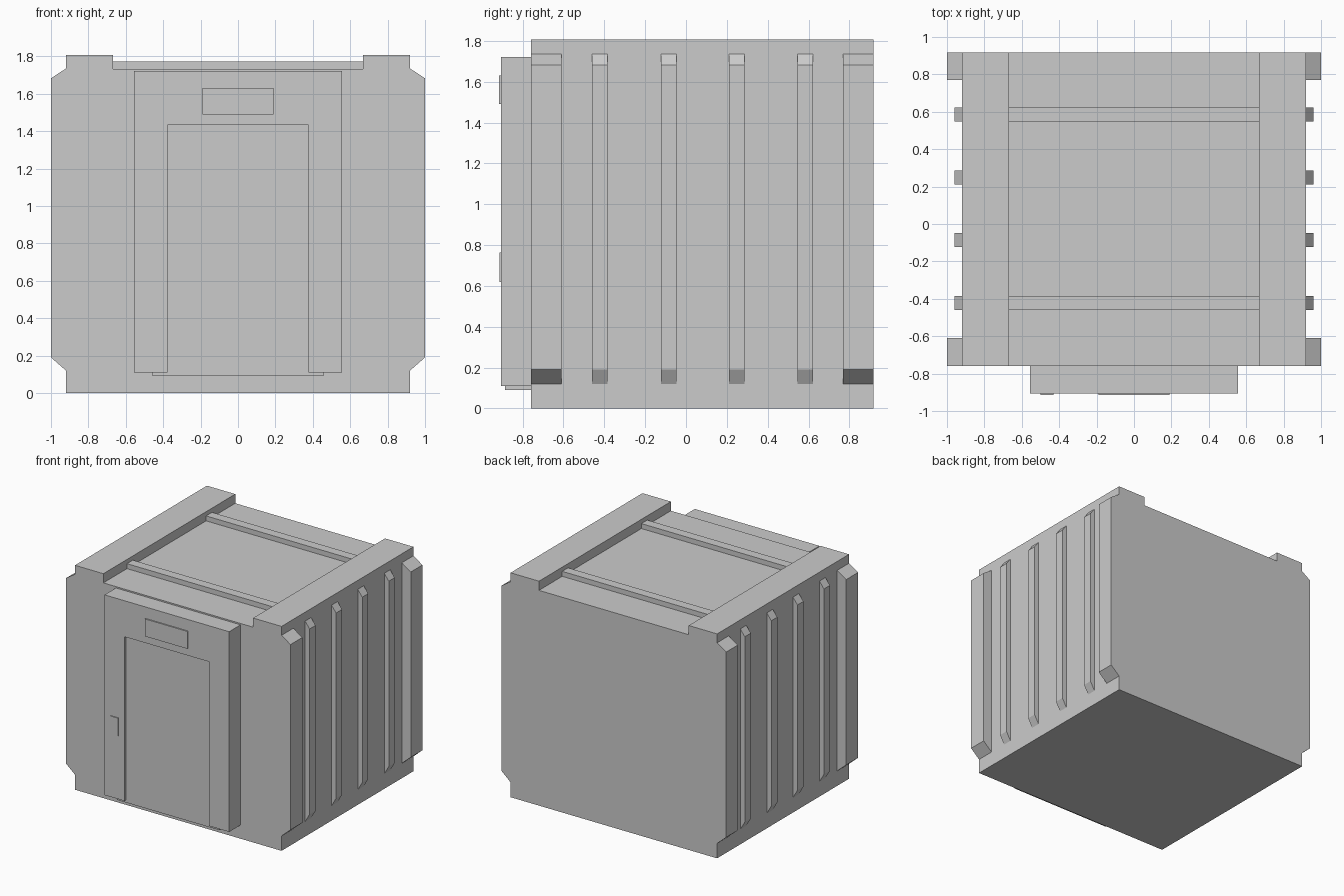
import bpy
import bmesh
from mathutils import Vector

if "Cube" in bpy.data.objects:
    bpy.data.objects.remove(bpy.data.objects["Cube"])


def prism(name, points, axis, start, end):
    """Extrude a 2D (x, z) outline along y from start to end."""
    bm = bmesh.new()
    face = bm.faces.new([bm.verts.new((x, start, z)) for x, z in points])
    ext = bmesh.ops.extrude_face_region(bm, geom=[face])
    verts = [g for g in ext["geom"] if isinstance(g, bmesh.types.BMVert)]
    bmesh.ops.translate(bm, verts=verts, vec=Vector(axis) * (end - start))
    bmesh.ops.recalc_face_normals(bm, faces=bm.faces)
    mesh = bpy.data.meshes.new(name)
    bm.to_mesh(mesh)
    bm.free()
    obj = bpy.data.objects.new(name, mesh)
    bpy.context.collection.objects.link(obj)
    return obj


def y_prism(name, points, y0, y1):
    return prism(name, points, (0, 1, 0), y0, y1)


def box(name, x0, x1, y0, y1, z0, z1):
    return y_prism(name, [(x0, z0), (x1, z0), (x1, z1), (x0, z1)], y0, y1)


# Main shell with raised roof rails on both sides
half = [(0.92, 0), (0.92, 1.807), (0.667, 1.807), (0.667, 1.733)]
y_prism("container_body", half + [(-x, z) for x, z in reversed(half)], -0.76, 0.918)

# Roof cross ribs
for y in (-0.46, 0.547):
    box("roof_rib", -0.667, 0.667, y, y + 0.075, 1.733, 1.773)

# Corner posts and side ribs, chamfered at both ends
uprights = [("corner_post", -0.76, -0.61, 1.0), ("corner_post", 0.77, 0.918, 1.0)]
uprights += [("side_rib", y, y + 0.076, 0.96) for y in (-0.46, -0.123, 0.21, 0.547)]
for name, y0, y1, out in uprights:
    for s in (-1, 1):
        outline = [(0.92, 0.12), (out, 0.19), (out, 1.682), (0.92, 1.735)]
        y_prism(name, [(s * x, z) for x, z in outline], y0, y1)

# Door surround: an upside-down U
frame = [(0.555, 0.11), (0.555, 1.722), (-0.555, 1.722), (-0.555, 0.11),
         (-0.377, 0.11), (-0.377, 1.432), (0.377, 1.432), (0.377, 0.11)]
y_prism("door_frame", frame, -0.905, -0.76)

# Recessed door slab with its sill, sign plate and handle
box("door", -0.457, 0.457, -0.886, -0.76, 0.09, 1.5)
box("sign_plate", -0.19, 0.19, -0.915, -0.9, 1.49, 1.63)
box("door_handle", -0.5, -0.43, -0.913, -0.9, 0.62, 0.765)
